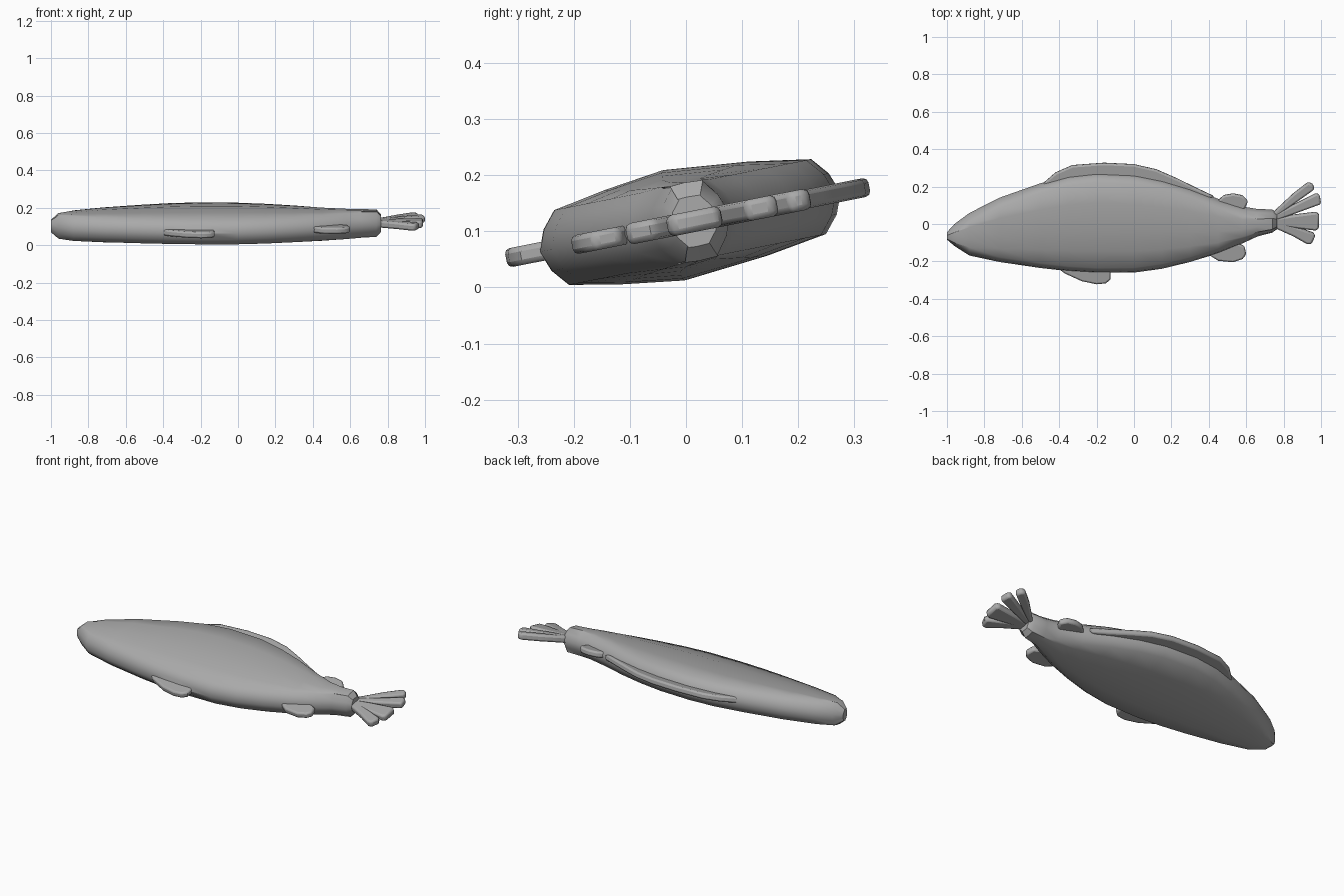
import bpy
import bmesh
from math import radians
from mathutils import Matrix

cube = bpy.data.objects.get("Cube")
if cube:
    bpy.data.objects.remove(cube, do_unlink=True)

# The fish lies on its flank, rolled a little about its length
POSE = Matrix.Translation((0, 0, 0.115)) @ Matrix.Rotation(radians(11.2), 4, "X")

grey = bpy.data.materials.new("plain grey")
grey.use_nodes = True
colour = (0.4, 0.4, 0.4, 1)
grey.diffuse_color = colour
grey.node_tree.nodes["Principled BSDF"].inputs["Base Color"].default_value = colour


def finish(name, bm, angle):
    """Pose the mesh, make the object and shade it."""
    bmesh.ops.recalc_face_normals(bm, faces=bm.faces)
    bm.transform(POSE)
    mesh = bpy.data.meshes.new(name)
    bm.to_mesh(mesh)
    bm.free()
    mesh.materials.append(grey)
    obj = bpy.data.objects.new(name, mesh)
    bpy.context.collection.objects.link(obj)
    bpy.ops.object.select_all(action="DESELECT")
    obj.select_set(True)
    bpy.context.view_layer.objects.active = obj
    bpy.ops.object.shade_smooth_by_angle(angle=radians(angle))
    return obj


def section(low, high, thick):
    """Cross-section: pointed rims, flat shoulders, gently domed flanks."""
    mid, half = (low + high) / 2, (high - low) / 2
    inset = min(0.04, half * 0.55)
    shoulder = min(0.068, thick * 0.94)
    rim = [(half, 0), (half - inset * 0.36, shoulder * 0.55), (half - inset, shoulder)]
    dome = [(half * 0.45, shoulder + (thick - shoulder) * 0.55), (-half * 0.1, thick)]
    right = rim + dome
    left = [(-u, w) for u, w in reversed(rim)]
    left.insert(0, (-half * 0.5, dome[0][1]))
    upper = right + left
    lower = [(u, -w) for u, w in reversed(upper[1:-1])]
    return [(mid + u, w) for u, w in upper + lower]


def body():
    # Station along the length, belly edge, back edge, half thickness
    stations = [
        (-1, -0.085, -0.045, 0.033), (-0.96, -0.12, 0, 0.066),
        (-0.88, -0.172, 0.06, 0.074), (-0.72, -0.207, 0.143, 0.086),
        (-0.5, -0.24, 0.222, 0.093), (-0.35, -0.257, 0.264, 0.097),
        (-0.2, -0.266, 0.281, 0.1), (0, -0.265, 0.272, 0.1),
        (0.15, -0.244, 0.242, 0.096), (0.3, -0.207, 0.196, 0.09),
        (0.45, -0.16, 0.137, 0.083), (0.58, -0.106, 0.095, 0.077),
        (0.66, -0.068, 0.082, 0.073), (0.74, -0.047, 0.079, 0.071),
        (0.765, -0.028, 0.058, 0.045),
    ]
    bm = bmesh.new()
    rings = [[bm.verts.new((x, u, w)) for u, w in section(a, b, t)]
             for x, a, b, t in stations]
    for one, two in zip(rings, rings[1:]):
        for i in range(len(one)):
            j = (i + 1) % len(one)
            bm.faces.new((one[i], one[j], two[j], two[i]))
    bm.faces.new(rings[0])
    bm.faces.new(rings[-1])
    finish("body", bm, 42)


def fin(name, outline, thick=0.034):
    """Flat blade from an outline, with rounded edges."""
    bm = bmesh.new()
    base = bm.faces.new([bm.verts.new((x, y, -thick / 2)) for x, y in outline])
    top = bmesh.ops.extrude_face_region(bm, geom=[base])["geom"]
    verts = [v for v in top if isinstance(v, bmesh.types.BMVert)]
    bmesh.ops.translate(bm, verts=verts, vec=(0, 0, thick))
    obj = finish(name, bm, 45)
    bevel = obj.modifiers.new("rounded edge", "BEVEL")
    bevel.width = thick * 0.28
    bevel.segments = 2
    bevel.limit_method = "ANGLE"
    bevel.angle_limit = radians(50)


body()

# Fins along the back and belly, rooted inside the body
fin("dorsal_fin", [
    (-0.51, 0.2), (-0.42, 0.28), (-0.33, 0.32), (-0.16, 0.333), (0, 0.325),
    (0.12, 0.297), (0.23, 0.248), (0.33, 0.198), (0.43, 0.15), (0.3, 0.12), (-0.3, 0.18)])
fin("rear_dorsal_fin", [
    (0.44, 0.12), (0.48, 0.157), (0.53, 0.166), (0.58, 0.156),
    (0.61, 0.125), (0.59, 0.08), (0.5, 0.06)])
fin("pelvic_fin", [
    (-0.42, -0.23), (-0.37, -0.268), (-0.28, -0.31), (-0.2, -0.327),
    (-0.15, -0.322), (-0.125, -0.3), (-0.125, -0.2), (-0.35, -0.18)])
fin("anal_fin", [
    (0.39, -0.16), (0.45, -0.199), (0.53, -0.207), (0.58, -0.19),
    (0.6, -0.165), (0.59, -0.12), (0.5, -0.08)])

# Four lobes fanning out of the tail: root edge, then rounded tip
lobes = [
    [(0.73, 0.02), (0.74, 0.06), (0.85, 0.165), (0.93, 0.228), (0.955, 0.22), (0.965, 0.19)],
    [(0.73, 0.01), (0.73, 0.045), (0.85, 0.105), (0.975, 0.168), (0.993, 0.158), (1, 0.11)],
    [(0.73, -0.005), (0.73, 0.03), (0.85, 0.05), (0.975, 0.066), (0.99, 0.05), (0.988, -0.025),
     (0.97, -0.034)],
    [(0.73, 0.02), (0.8, 0.01), (0.96, -0.048), (0.968, -0.065), (0.95, -0.108),
     (0.925, -0.108), (0.85, -0.065), (0.73, -0.01)],
]
for number, outline in enumerate(lobes, 1):
    fin(f"tail_lobe_{number}", outline, 0.038)
